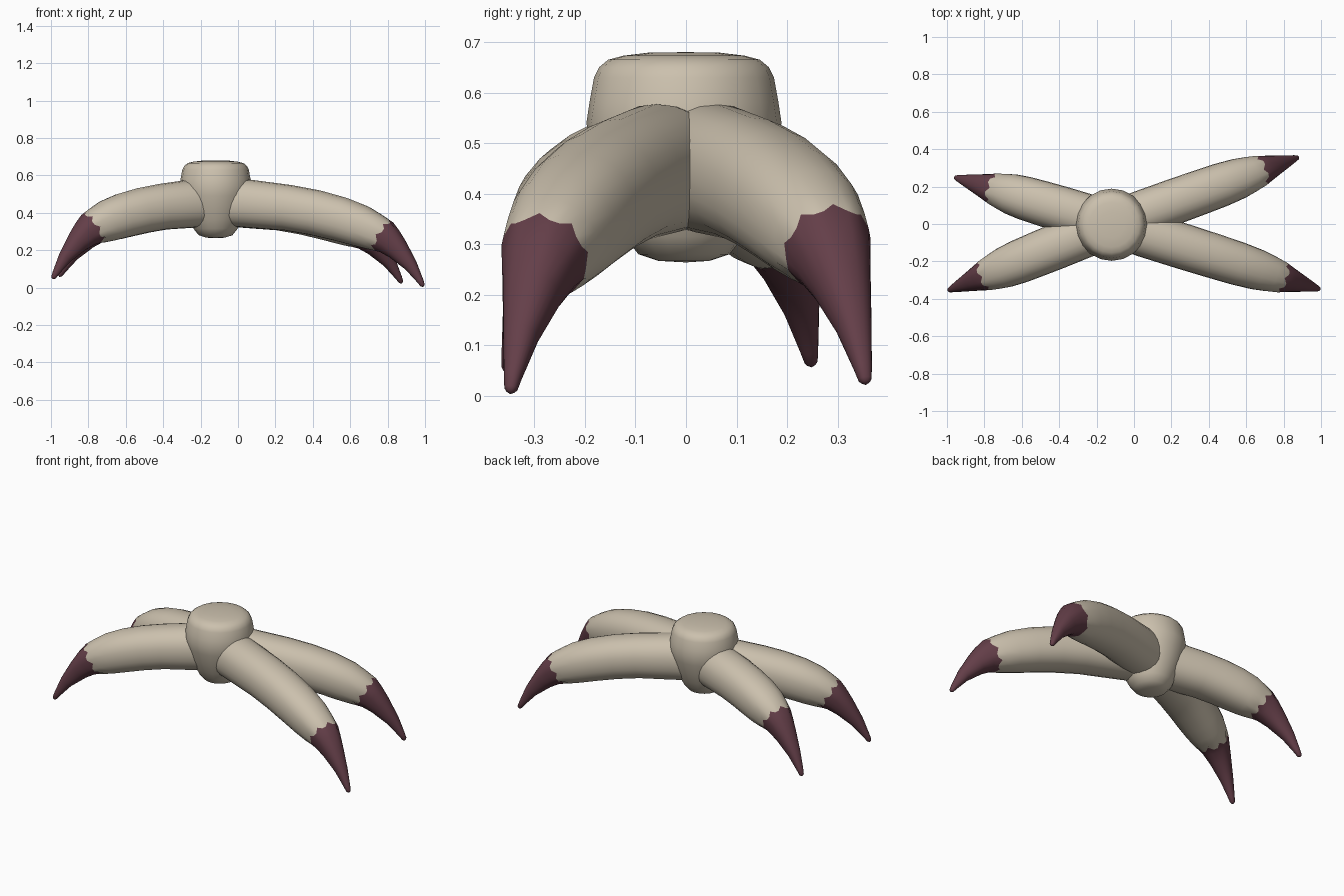
import bpy
import bmesh
from math import cos, sin, pi, radians, copysign
from mathutils import Vector

if "Cube" in bpy.data.objects:
    bpy.data.objects.remove(bpy.data.objects["Cube"], do_unlink=True)


def make_material(name, colour):
    mat = bpy.data.materials.new(name)
    mat.use_nodes = True
    mat.diffuse_color = (*colour, 1)
    mat.node_tree.nodes["Principled BSDF"].inputs["Base Color"].default_value = (*colour, 1)
    return mat


SKIN = make_material("pale_tan_skin", (0.60, 0.53, 0.42))
CLAW = make_material("dark_plum_claw", (0.128, 0.049, 0.066))
SIDES = 24
HUB = Vector((-0.12, 0, 0.45))


def loft(name, rings, start, end, materials, claw_from=None):
    """Skin a list of point rings, closed by a point at each end."""
    bm = bmesh.new()
    loops = [[bm.verts.new(p) for p in ring] for ring in rings]
    n = len(rings[0])
    for k, (a, b) in enumerate(zip(loops, loops[1:])):
        for i in range(n):
            j = (i + 1) % n
            face = bm.faces.new((a[i], a[j], b[j], b[i]))
            face.material_index = int(claw_from is not None and k >= claw_from)
    for loop, tip, index in ((loops[0], start, 0), (loops[-1], end, len(materials) - 1)):
        v = bm.verts.new(tip)
        for i in range(n):
            bm.faces.new((loop[i], loop[(i + 1) % n], v)).material_index = index
    bmesh.ops.recalc_face_normals(bm, faces=bm.faces)
    mesh = bpy.data.meshes.new(name)
    bm.to_mesh(mesh)
    bm.free()
    for mat in materials:
        mesh.materials.append(mat)
    obj = bpy.data.objects.new(name, mesh)
    bpy.context.collection.objects.link(obj)
    bpy.ops.object.select_all(action="DESELECT")
    obj.select_set(True)
    bpy.context.view_layer.objects.active = obj
    bpy.ops.object.shade_smooth_by_angle(angle=radians(50))


# Central hub: rounded barrel, (radius, height)
profile = [(0.05, 0.267), (0.09, 0.28), (0.118, 0.315), (0.14, 0.36), (0.165, 0.42),
           (0.184, 0.49), (0.193, 0.54), (0.187, 0.58), (0.178, 0.63), (0.168, 0.65),
           (0.15, 0.665), (0.12, 0.673), (0.07, 0.679)]
hub_rings = [[(HUB.x + r * cos(2 * pi * i / 20), r * sin(2 * pi * i / 20) - 0.004, z)
              for i in range(20)] for r, z in profile]
loft("hub", hub_rings, (HUB.x, 0, 0.264), (HUB.x, 0, 0.68), [SKIN])

# Stations: (fraction along, fraction of drop, half width, half height)
LIMB = [(0.06, 0, 0.118, 0.12), (0.2, 0.01, 0.122, 0.129), (0.44, 0.14, 0.122, 0.123),
        (0.6, 0.29, 0.12, 0.122), (0.75, 0.49, 0.117, 0.119), (0.87, 0.7, 0.109, 0.112),
        (0.95, 0.88, 0.097, 0.1), (1, 1, 0.086, 0.09)]
TALON = [(0.17, 0.11, 0.074, 0.077), (0.38, 0.28, 0.058, 0.06), (0.7, 0.59, 0.035, 0.036),
         (0.93, 0.89, 0.018, 0.018), (0.99, 0.98, 0.013, 0.013), (1, 1, 0.009, 0.009)]


def squared(value):
    """Fatten a circle's sine or cosine into a slightly squarer section."""
    return copysign(abs(value) ** 0.9, value)


def make_leg(name, tip):
    tip = Vector(tip)
    outward = Vector((tip.x - HUB.x, tip.y, 0)).normalized()
    knuckle = tip - outward * 0.225 + Vector((0, 0, 0.268))

    # Spine centres through limb, then talon
    path = []
    for a, b, stations in ((HUB, knuckle, LIMB), (knuckle, tip, TALON)):
        for along, drop, w, h in stations:
            c = a.lerp(b, along)
            c.z = a.z + (b.z - a.z) * drop
            path.append((c, w, h))

    side = Vector((-outward.y, outward.x, 0))
    seam = len(LIMB) - 1
    rings = []
    for k, (c, w, h) in enumerate(path):
        before, after = path[max(k - 1, 0)][0], path[min(k + 1, len(path) - 1)][0]
        tangent = (after - before).normalized()
        up = tangent.cross(side)
        ring = []
        for i in range(SIDES):
            t = 2 * pi * i / SIDES
            p = c + side * w * squared(cos(t)) + up * h * squared(sin(t))
            if k == seam:  # scalloped edge where the claw emerges
                p += tangent * (0.008 if i % 3 else -0.014)
            ring.append(p)
        rings.append(ring)
    loft(name, rings, path[0][0], tip + tangent * 0.006, [SKIN, CLAW], seam)


make_leg("front_left_leg", (0.988, -0.347, 0.009))
make_leg("back_left_leg", (0.873, 0.355, 0.027))
make_leg("front_right_leg", (-0.988, -0.353, 0.05))
make_leg("back_right_leg", (-0.953, 0.248, 0.062))
